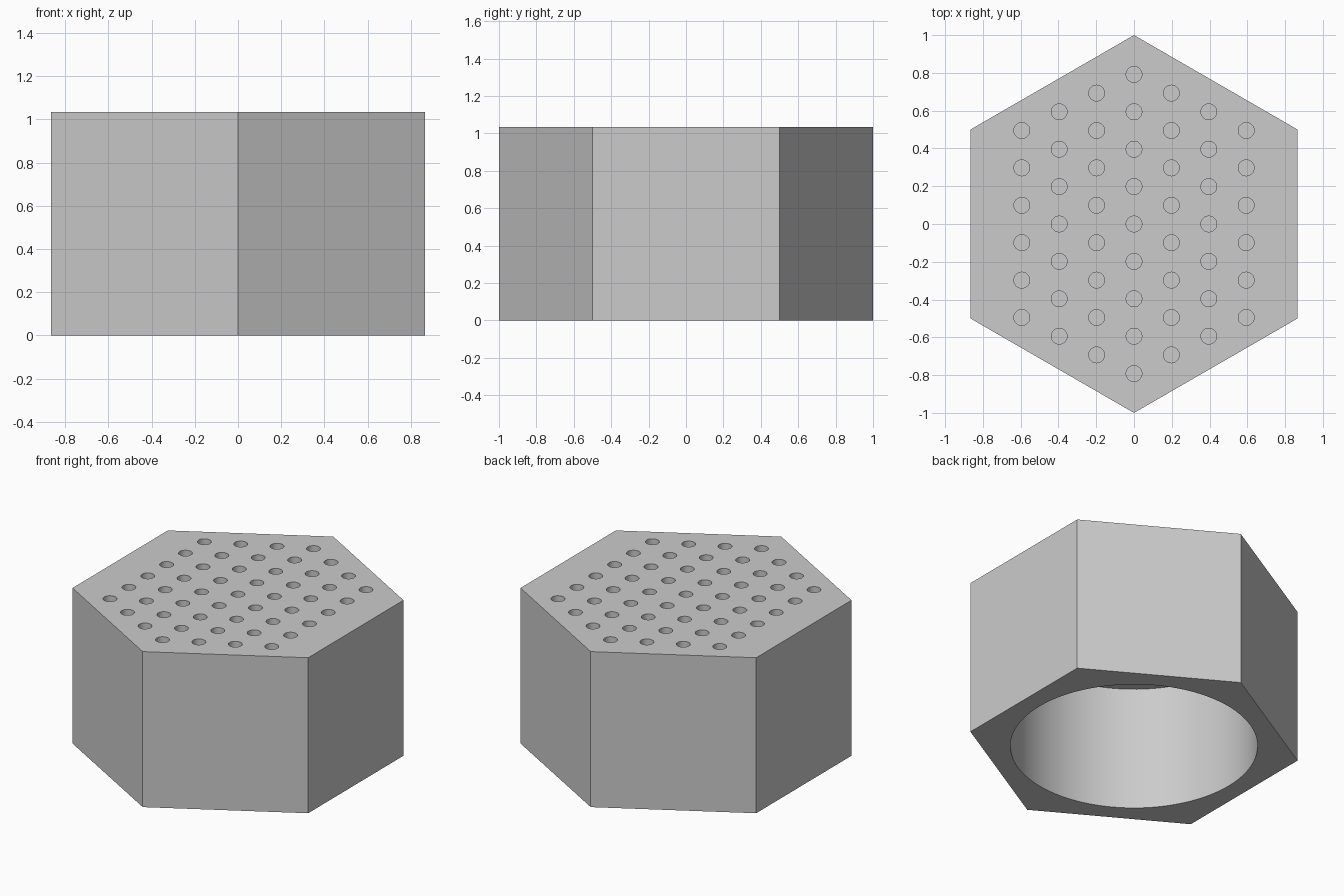
import bpy
import math

if "Cube" in bpy.data.objects:
    bpy.data.objects.remove(bpy.data.objects["Cube"])

HEIGHT = 1.033       # full height of the hexagonal body
BORE_R, BORE_D = 0.744, 0.825
HOLE_R, HOLE_D = 0.042, 0.1
PITCH = 0.198        # spacing of the small holes

grey = bpy.data.materials.new("plain_grey")
grey.diffuse_color = (0.6, 0.6, 0.6, 1)
grey.use_nodes = True
grey.node_tree.nodes["Principled BSDF"].inputs["Base Color"].default_value = grey.diffuse_color


def prism(name, sides, radius, z0, z1, x=0, y=0, turn=0):
    bpy.ops.mesh.primitive_cylinder_add(
        vertices=sides, radius=radius, depth=z1 - z0,
        location=(x, y, (z0 + z1) / 2), rotation=(0, 0, turn))
    obj = bpy.context.object
    obj.name = name
    obj.data.materials.append(grey)
    bpy.ops.object.transform_apply(location=True, rotation=True, scale=True)
    return obj


# Hexagonal body with corners pointing front and back
body = prism("hexagonal_body", 6, 1, 0, HEIGHT)
for v in body.data.vertices:
    a = round(math.atan2(v.co.y, v.co.x) / (math.pi / 3) - 0.5) * math.pi / 3 + math.pi / 6
    v.co.x, v.co.y = math.cos(a), math.sin(a)

# Round bore from below
cutters = [prism("bore_cutter", 96, BORE_R, -0.1, BORE_D)]

# Staggered blind holes in the top, 9 in the middle column down to 6 at the sides
for col in range(-3, 4):
    count = 9 - abs(col)
    for row in range(count):
        cutters.append(prism("hole_cutter", 24, HOLE_R, HEIGHT - HOLE_D, HEIGHT + 0.1,
                             col * PITCH, (row - (count - 1) / 2) * PITCH))

# Join the cutters and cut them all at once
bpy.ops.object.select_all(action='DESELECT')
for c in cutters:
    c.select_set(True)
bpy.context.view_layer.objects.active = cutters[0]
bpy.ops.object.join()
cutter = bpy.context.object
cutter.hide_render = True

bpy.ops.object.select_all(action='DESELECT')
body.select_set(True)
bpy.context.view_layer.objects.active = body
mod = body.modifiers.new("cut", 'BOOLEAN')
mod.operation = 'DIFFERENCE'
mod.solver = 'EXACT'
mod.object = cutter
bpy.ops.object.modifier_apply(modifier=mod.name)
bpy.data.objects.remove(cutter)
bpy.ops.object.shade_smooth_by_angle(angle=math.radians(30))
